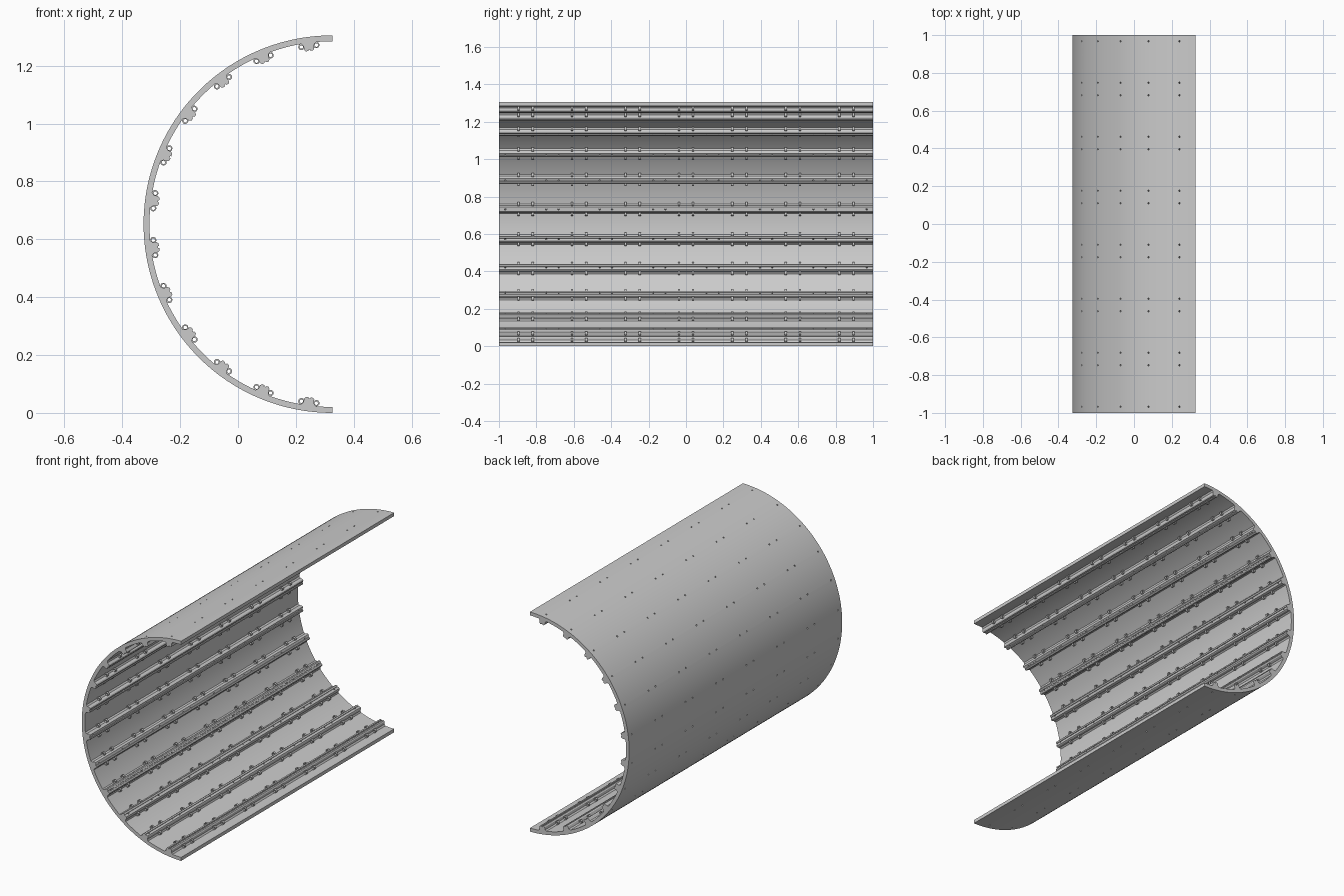
import bpy, bmesh, math

if "Cube" in bpy.data.objects:
    bpy.data.objects.remove(bpy.data.objects["Cube"])

CX, CZ, R_OUT, R_IN = 0.326, 0.6525, 0.6525, 0.632
RIBS = [math.radians(7.5 + 15 * i) for i in range(12)]
HALF = 1.0


def polar(r, a):
    """Point on the half circle, a = 0 at the top, pi at the bottom."""
    return CX - r * math.sin(a), CZ + r * math.cos(a)


def new_object(name, bm):
    bmesh.ops.recalc_face_normals(bm, faces=bm.faces)
    mesh = bpy.data.meshes.new(name)
    bm.to_mesh(mesh)
    bm.free()
    ob = bpy.data.objects.new(name, mesh)
    bpy.context.collection.objects.link(ob)
    return ob


def activate(ob):
    bpy.ops.object.select_all(action='DESELECT')
    ob.select_set(True)
    bpy.context.view_layer.objects.active = ob


# Half-tube wall with twelve rails in one cross-section: (tangent offset, height)
rail = [(-0.026, 0), (-0.019, 0.008), (-0.018, 0.022), (-0.013, 0.028),
        (-0.004, 0.028), (-0.003, 0.024), (0.003, 0.024), (0.004, 0.028),
        (0.013, 0.028), (0.018, 0.022), (0.019, 0.008), (0.026, 0)]
outline = [polar(R_OUT, math.pi * i / 96) for i in range(97)]
inner = [polar(R_IN, 0)]
prev = 0.0
edge = 0.026 / R_IN
for a in RIBS + [math.pi + edge]:
    start, end = prev, a - edge
    inner += [polar(R_IN, start + (end - start) * k / 6) for k in range(1, 6)]
    if a in RIBS:
        inner += [polar(R_IN - h, a + t / R_IN) for t, h in rail]
        prev = a + edge
inner.append(polar(R_IN, math.pi))
outline += inner[::-1]

bm = bmesh.new()
face = bm.faces.new([bm.verts.new((x, -HALF, z)) for x, z in outline])
ext = bmesh.ops.extrude_face_region(bm, geom=[face])
bmesh.ops.translate(bm, vec=(0, 2 * HALF, 0),
                    verts=[v for v in ext['geom'] if isinstance(v, bmesh.types.BMVert)])
shell = new_object("half_tube_shell", bm)

# Small radial screw holes through wall and rails, in pairs along the length
PITCH = 0.2857
hole_y = [s * (PITCH * k - PITCH / 2 + d) for k in range(1, 4) for d in (-0.033, 0.033)
          for s in (-1, 1)] + [-0.967, 0.967]
bm = bmesh.new()
for a in RIBS:
    for y in hole_y:
        rings = []
        for r in (R_OUT + 0.02, R_IN - 0.05):
            x, z = polar(r, a)
            ring = []
            for k in range(8):
                b = 2 * math.pi * k / 8
                u = 0.0045 * math.cos(b)
                ring.append(bm.verts.new((x - u * math.cos(a), y + 0.0045 * math.sin(b),
                                          z - u * math.sin(a))))
            rings.append(ring)
        p, q = rings
        for k in range(8):
            n = (k + 1) % 8
            bm.faces.new((p[k], p[n], q[n], q[k]))
        bm.faces.new(p)
        bm.faces.new(q[::-1])
cutter = new_object("hole_cutter", bm)
cutter.hide_render = True

mod = shell.modifiers.new("holes", 'BOOLEAN')
mod.operation = 'DIFFERENCE'
mod.solver = 'EXACT'
mod.object = cutter
activate(shell)
bpy.ops.object.modifier_apply(modifier=mod.name)
bpy.data.objects.remove(cutter)
activate(shell)
bpy.ops.object.shade_smooth_by_angle(angle=math.radians(20))

# Cable eyelets: short tubes on both sides of every rail
eye_y = [PITCH * k + d for k in range(-3, 4) for d in (-0.038, 0.038)]
SEG = 14
bm = bmesh.new()
for a in RIBS:
    for t in (-0.0265, 0.0265):
        x, z = polar(R_IN - 0.0105, a + t / R_IN)
        for y in eye_y:
            loops = []
            for r, dy in ((0.011, -0.006), (0.011, 0.006), (0.006, 0.006), (0.006, -0.006)):
                loops.append([bm.verts.new((x + r * math.cos(2 * math.pi * k / SEG), y + dy,
                                            z + r * math.sin(2 * math.pi * k / SEG)))
                              for k in range(SEG)])
            for j in range(4):
                p, q = loops[j], loops[(j + 1) % 4]
                for k in range(SEG):
                    n = (k + 1) % SEG
                    bm.faces.new((p[k], p[n], q[n], q[k]))
eyes = new_object("rail_eyelets", bm)
activate(eyes)
bpy.ops.object.shade_smooth_by_angle(angle=math.radians(35))
